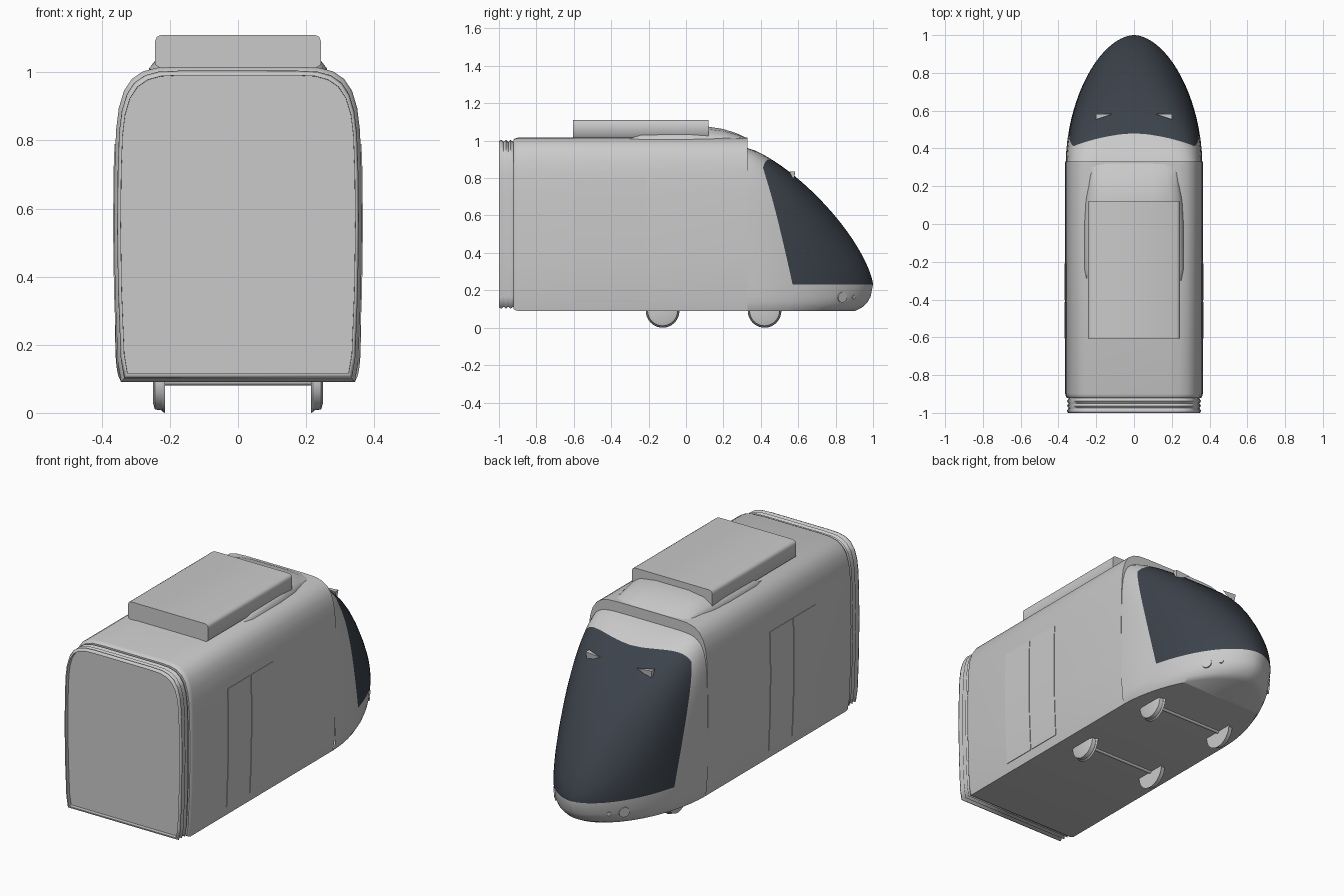
import bpy, bmesh, math
from mathutils import Vector

cube = bpy.data.objects.get("Cube")
if cube:
    bpy.data.objects.remove(cube, do_unlink=True)


def material(name, rgb):
    m = bpy.data.materials.new(name)
    m.use_nodes = True
    m.diffuse_color = (*rgb, 1)
    m.node_tree.nodes["Principled BSDF"].inputs["Base Color"].default_value = (*rgb, 1)
    return m


GREY = material("light_grey", (0.59, 0.59, 0.59))
GLASS = material("dark_glass", (0.045, 0.055, 0.07))


def finish(name, bm, angle=35):
    bmesh.ops.remove_doubles(bm, verts=bm.verts, dist=0.0002)
    bmesh.ops.recalc_face_normals(bm, faces=bm.faces)
    me = bpy.data.meshes.new(name)
    bm.to_mesh(me)
    bm.free()
    me.materials.append(GREY)
    ob = bpy.data.objects.new(name, me)
    bpy.context.scene.collection.objects.link(ob)
    bpy.ops.object.select_all(action='DESELECT')
    ob.select_set(True)
    bpy.context.view_layer.objects.active = ob
    bpy.ops.object.shade_smooth_by_angle(angle=math.radians(angle))
    return ob


def loft(name, rings, angle=35):
    """Skin a list of (y, [(x, z), ...]) closed sections and cap both ends."""
    bm = bmesh.new()
    loops = [[bm.verts.new((x, y, z)) for x, z in pts] for y, pts in rings]
    n = len(loops[0])
    for a, b in zip(loops, loops[1:]):
        for i in range(n):
            j = (i + 1) % n
            bm.faces.new((a[i], a[j], b[j], b[i]))
    bm.faces.new(loops[0])
    bm.faces.new(loops[-1])
    return finish(name, bm, angle)


def cylinder(name, centre, axis, radius, depth, radius2=None, segs=32):
    bm = bmesh.new()
    bmesh.ops.create_cone(bm, cap_ends=True, segments=segs, radius1=radius,
                          radius2=radius if radius2 is None else radius2, depth=depth)
    rot = Vector(axis).to_track_quat('Z', 'Y')
    for v in bm.verts:
        v.co = rot @ v.co + Vector(centre)
    return finish(name, bm)


def mirrored(half):
    return half + [(-x, z) for x, z in reversed(half)]


# Car body section, right half from the floor up
HALF = [(.343, .09), (.353, .15), (.361, .35), (.364, .55), (.362, .72), (.358, .83),
        (.35, .895), (.335, .945), (.312, .98), (.28, 1.002), (.24, 1.013), (.18, 1.016)]


def section(scale):
    return mirrored([(x * scale, .555 + (z - .555) * scale) for x, z in HALF])


loft("car_body", [(-.922, section(.975)), (-.915, section(.99)), (-.9, section(1)), (.33, section(1))])

# Ribbed gangway with a recessed end wall
ribs = [(-.91, section(.96))]
for i in range(3):
    y = -.925 - i * .025
    ribs += [(y, section(.952)), (y - .0125, section(.975))]
ribs += [(-1, section(.962)), (-1, section(.946)), (-.98, section(.945))]
loft("gangway", ribs, 80)

# Nose: upper rows are rounded arches, lower rows taper in to a flat belly
LOW = [(.09, .86, .95), (.11, .915, .975), (.135, .955, .988), (.165, .98, .995)]
ARCH = 40
Y0, Y1, BELT = .33, 1.0, .23


def nose_width(y):
    s = min(1, max(0, (y - Y0) / (Y1 - Y0)))
    return .361 * (1 - s ** 1.8) ** .55


def arch_point(y, a):
    s = min(1, (y - Y0) / (Y1 - Y0))
    power = 2 / (2 + 6 * (1 - s) ** 2.2)
    c, sn = math.cos(a), math.sin(a)
    x = math.copysign(abs(c) ** power, c) * nose_width(y)
    if abs(c) < 1e-6:
        x = 0
    return x, y, BELT + .73 * (1 - s ** 1.3) ** .7 * max(0, sn) ** power


def glass_start(a):
    x, _, z = arch_point(.42, a)
    side = .57 - .16 * (max(0, z - BELT) / .62) ** 1.7
    return max(side, .48 - .075 * (x / .335) ** 2)


def stations(start):
    back = [Y0 + (start - Y0) * i / 4 for i in range(4)]
    return back + [start + (Y1 - start) * math.sin(math.pi / 2 * i / 26) for i in range(27)]


def low_row(z, k, kx, side):
    return [(side * nose_width(y) * kx, Y0 + (y - Y0) * k, z) for y in stations(.57)]


rows = [low_row(*r, 1) for r in LOW]
for i in range(ARCH + 1):
    t = i / ARCH
    a = math.pi * (t - .072 * math.sin(4 * math.pi * t))
    rows.append([arch_point(y, a) for y in stations(glass_start(a))])
rows += [low_row(*r, -1) for r in reversed(LOW)]

bm = bmesh.new()
grid = [[bm.verts.new(p) for p in row] for row in rows]
for r in range(len(grid)):
    a, b = grid[r], grid[(r + 1) % len(grid)]
    for c in range(len(a) - 1):
        f = bm.faces.new((a[c], a[c + 1], b[c + 1], b[c]))
        f.material_index = int(c >= 4 and len(LOW) <= r < len(LOW) + ARCH)
nose = finish("nose_with_windscreen", bm, 50)
nose.data.materials.append(GLASS)

# Roof fairing and equipment box
fairing = []
for y, w, edge, top in [(-.3, .25, 1.012, 1.014), (-.24, .262, 1.03, 1.035), (.0, .262, 1.033, 1.07),
                        (.12, .255, 1.033, 1.075), (.2, .242, 1.03, 1.062), (.27, .232, 1.02, 1.04),
                        (.33, .225, 1.008, 1.012)]:
    fairing.append((y, mirrored([(w, .98), (w, 1.01), (w - .018, edge), (w - .06, (edge + 2 * top) / 3), (.1, top)])))
loft("roof_fairing", fairing, 60)
box = mirrored([(.225, 1.01), (.243, 1.022), (.243, 1.093), (.238, 1.104), (.225, 1.11)])
loft("roof_box", [(-.605, box), (.12, box)], 60)


def side_x(z):
    for (x0, z0), (x1, z1) in zip(HALF, HALF[1:]):
        if z0 <= z <= z1:
            return x0 + (x1 - x0) * (z - z0) / (z1 - z0)


# Door leaves, lights and wiper mounts on each side
LEVELS = [.14, .15, .35, .55, .72, .79]
for side, label in ((1, "left"), (-1, "right")):
    leaf = [(side * (side_x(z) + .003), z) for z in LEVELS]
    leaf += [(side * (side_x(z) - .006), z) for z in reversed(LEVELS)]
    for part, y0, y1 in (("rear", -.605, -.412), ("front", -.403, -.21)):
        loft(f"{label}_{part}_door_leaf", [(y0, leaf), (y1, leaf)])
    for part, y, r in (("headlight", .845, .028), ("marker_light", .908, .011)):
        slope = (nose_width(y - .01) - nose_width(y + .01)) / .02
        axis = Vector((side, slope, -.1))
        cylinder(f"{label}_{part}", (side * nose_width(y) * .993, Y0 + (y - Y0) * .98, .163),
                 axis, r, .009, segs=20)
    bm = bmesh.new()
    vs = [bm.verts.new(p) for p in ((side * .2, .583, .835), (side * .11, .583, .828),
                                    (side * .2, .553, .835), (side * .195, .576, .785))]
    for i in range(4):
        bm.faces.new([v for k, v in enumerate(vs) if k != i])
    finish(f"{label}_wiper_mount", bm, 10)

# Wheel sets
for y, label in ((-.125, "rear"), (.42, "front")):
    cylinder(f"{label}_axle", (0, y, .091), (1, 0, 0), .01, .46, segs=12)
    for side, hand in ((1, "left"), (-1, "right")):
        cylinder(f"{label}_{hand}_wheel", (side * .232, y, .09), (side, 0, 0), .083, .024, .08)
        cylinder(f"{label}_{hand}_wheel_hub", (side * .247, y, .09), (side, 0, 0), .08, .006, .06)
        cylinder(f"{label}_{hand}_wheel_flange", (side * .219, y, .09), (side, 0, 0), .09, .008, .085)
